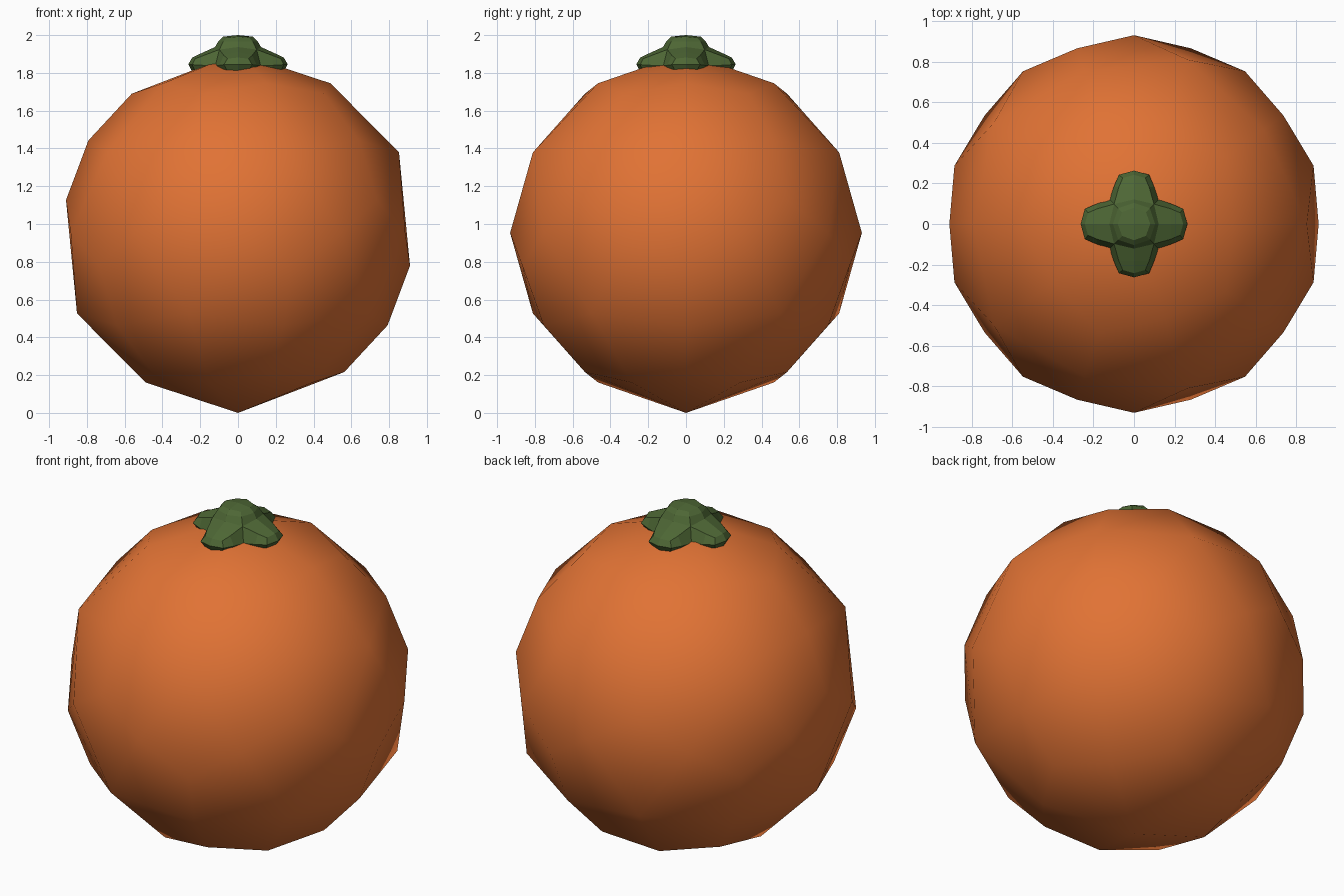
import bpy, bmesh
from mathutils import Vector

if "Cube" in bpy.data.objects:
    bpy.data.objects.remove(bpy.data.objects["Cube"])


def finish(name, bm, color, smooth):
    bmesh.ops.recalc_face_normals(bm, faces=bm.faces[:])
    me = bpy.data.meshes.new(name)
    bm.to_mesh(me)
    bm.free()
    for p in me.polygons:
        p.use_smooth = smooth
    mat = bpy.data.materials.new(name + "_color")
    mat.diffuse_color = color
    mat.use_nodes = True
    mat.node_tree.nodes["Principled BSDF"].inputs["Base Color"].default_value = mat.diffuse_color
    me.materials.append(mat)
    ob = bpy.data.objects.new(name, me)
    bpy.context.collection.objects.link(ob)
    return ob


# Fruit: icosahedron with every triangle split into three quads, puffed out to a ball
R_CORNER, R_EDGE, R_FACE = 0.953, 0.931, 0.927
ico = bmesh.new()
bmesh.ops.create_icosphere(ico, subdivisions=1, radius=1)
bm = bmesh.new()
lift = Vector((0, 0, R_CORNER))


def ball_vert(co, r):
    return bm.verts.new(co.normalized() * r + lift)


corner = {v: ball_vert(v.co, R_CORNER) for v in ico.verts}
middle = {e: ball_vert(e.verts[0].co + e.verts[1].co, R_EDGE) for e in ico.edges}
for f in ico.faces:
    c = ball_vert(f.calc_center_median(), R_FACE)
    for lp in f.loops:
        bm.faces.new((corner[lp.vert], middle[lp.edge], c, middle[lp.link_loop_prev.edge]))
ico.free()
finish("fruit", bm, (0.75, 0.17, 0.035, 1), True)

# Leafy cap: a block with the stem extruded up and four drooping leaves extruded outward
bm = bmesh.new()
bmesh.ops.create_cube(bm, size=0.2)
bmesh.ops.translate(bm, verts=bm.verts[:], vec=(0, 0, 1.835))
sides = [(f, f.normal.copy()) for f in bm.faces if f.normal.z > -0.5]
for f, n in sides:
    new = bmesh.ops.extrude_discrete_faces(bm, faces=[f])["faces"][0]
    for v in new.verts:
        if n.z > 0.5:
            v.co = Vector((v.co.x * 1.08, v.co.y * 1.08, 2.0))
        else:
            v.co += n * 0.163
            v.co.z = 1.885 if v.co.z > 1.835 else 1.805
cap = finish("leaf_cap", bm, (0.075, 0.135, 0.035, 1), False)
sub = cap.modifiers.new("round", "SUBSURF")
sub.levels = sub.render_levels = 1
sub.use_limit_surface = False
